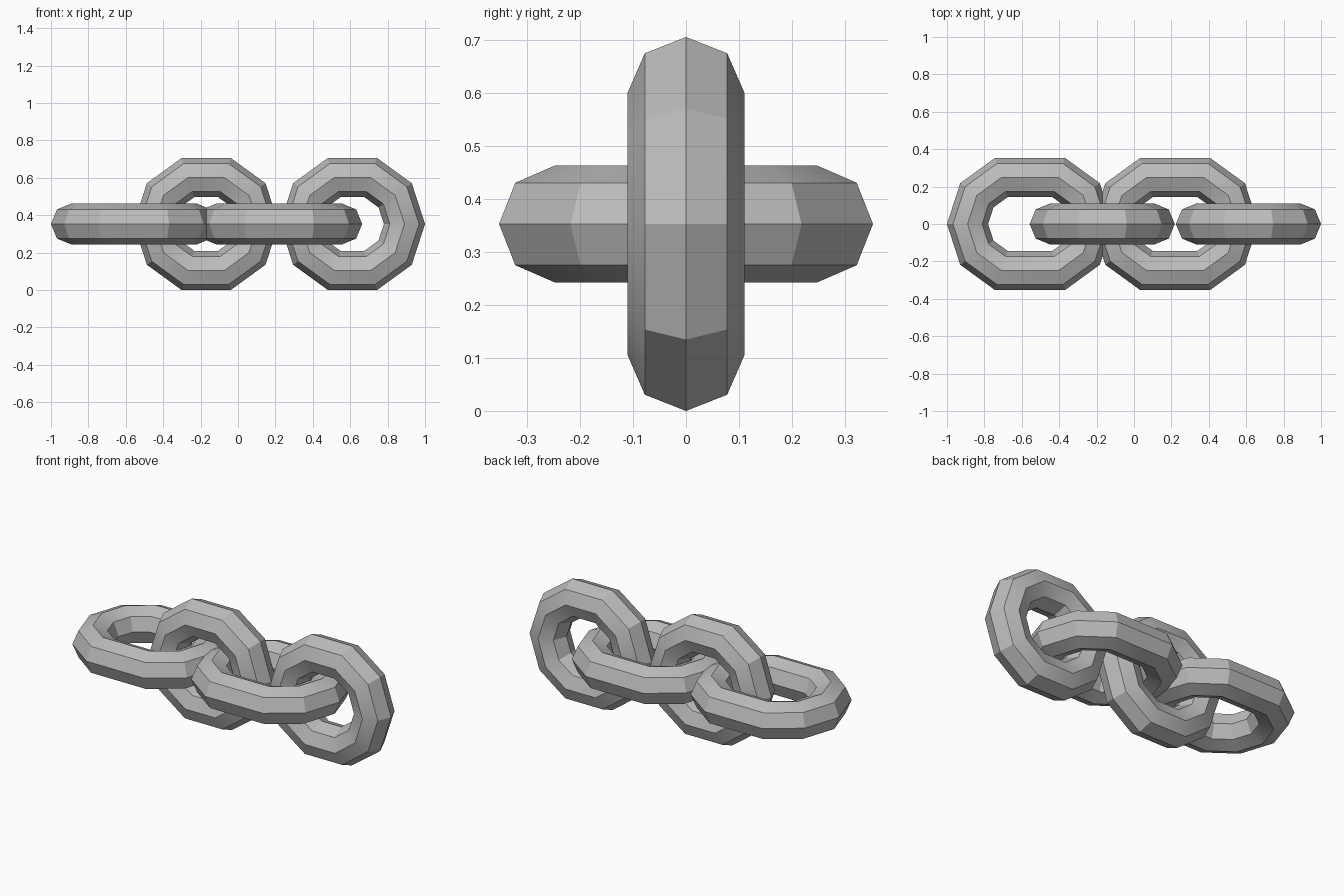
import bpy
import math

cube = bpy.data.objects.get("Cube")
if cube:
    bpy.data.objects.remove(cube, do_unlink=True)

# Plain grey metal
steel = bpy.data.materials.new("grey_metal")
steel.use_nodes = True
grey = (0.5, 0.5, 0.5, 1)
steel.diffuse_color = grey
steel.node_tree.nodes["Principled BSDF"].inputs["Base Color"].default_value = grey

CENTRE_Z = 0.353


def chain_link(name, x, stretch, upright):
    """Ten-sided ring of octagonal section, pulled apart lengthwise."""
    bpy.ops.mesh.primitive_torus_add(
        major_segments=10, minor_segments=8,
        major_radius=0.261, minor_radius=0.11)
    link = bpy.context.object
    link.name = name
    for v in link.data.vertices:
        v.co.x += math.copysign(stretch, v.co.x)
    link.location = (x, 0, CENTRE_Z)
    if upright:
        link.rotation_euler.x = math.pi / 2
    link.data.materials.clear()
    link.data.materials.append(steel)
    bpy.ops.object.shade_smooth_by_angle(angle=math.radians(30))


# Long flat links alternate with shorter upright links
chain_link("flat_link_end", -0.556, 0.073, False)
chain_link("upright_link_middle", -0.17, 0.017, True)
chain_link("flat_link_middle", 0.22, 0.073, False)
chain_link("upright_link_end", 0.612, 0.017, True)
